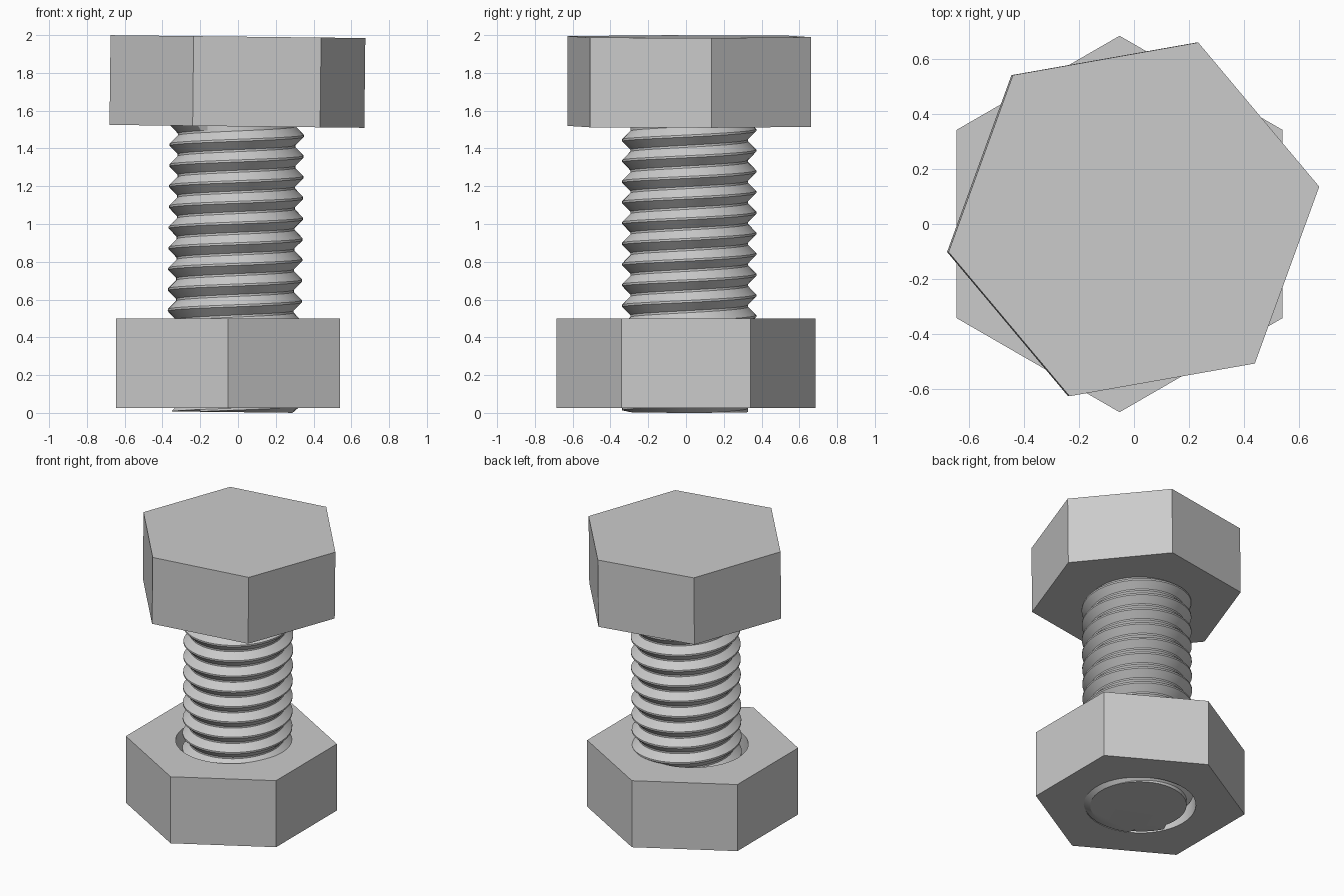
import bpy, bmesh, math

cube = bpy.data.objects.get("Cube")
if cube:
    bpy.data.objects.remove(cube, do_unlink=True)

SEGS = 48
HEX_R = 0.685
BLOCK_H = 0.475
TILT = math.radians(0.65)

steel = bpy.data.materials.new("plain_grey_steel")
steel.use_nodes = True
steel.diffuse_color = (0.6, 0.6, 0.6, 1)
steel.node_tree.nodes["Principled BSDF"].inputs["Base Color"].default_value = (0.6, 0.6, 0.6, 1)


def finish(bm, name, location, tilt=0.0, spin=0.0):
    """Turn a bmesh into a shaded object."""
    bmesh.ops.remove_doubles(bm, verts=bm.verts, dist=1e-5)
    bmesh.ops.recalc_face_normals(bm, faces=bm.faces)
    mesh = bpy.data.meshes.new(name)
    bm.to_mesh(mesh)
    bm.free()
    mesh.materials.append(steel)
    obj = bpy.data.objects.new(name, mesh)
    bpy.context.collection.objects.link(obj)
    obj.location = location
    obj.rotation_euler = (0, tilt, spin)
    bpy.ops.object.select_all(action='DESELECT')
    obj.select_set(True)
    bpy.context.view_layer.objects.active = obj
    bpy.ops.object.shade_smooth_by_angle(angle=math.radians(25))
    return obj


def polar(r, a, z):
    return (r * math.cos(a), r * math.sin(a), z)


# Hexagonal head, tilted with the shaft
axis_base = (-0.023, 0.017, 0.004)
head_z = 1.988 - BLOCK_H
bm = bmesh.new()
rings = [[bm.verts.new(polar(HEX_R, math.radians(10 + 60 * i), z)) for i in range(6)]
         for z in (head_z, head_z + BLOCK_H)]
for ring in rings:
    bm.faces.new(ring)
for i in range(6):
    j = (i + 1) % 6
    bm.faces.new((rings[0][i], rings[0][j], rings[1][j], rings[1][i]))
finish(bm, "bolt_head", axis_base, TILT)

# Right-handed threaded shaft with a flat bottom end
PITCH, MAJOR, MINOR = 0.1095, 0.355, 0.312
TOP = head_z + 0.02
PHASE = 1.357 % PITCH
profile = [(-0.05, MAJOR), (0.05, MAJOR), (0.45, MINOR), (0.55, MINOR)]
turns = range(-3, int(TOP / PITCH) + 3)
bm = bmesh.new()
columns = []
for i in range(SEGS + 1):
    turn = i / SEGS
    column = []
    for t in turns:
        for offset, r in profile:
            z = PHASE + PITCH * (t + offset + turn)
            if z < 0:
                z, r = 0, MINOR
            elif z > TOP:
                z, r = TOP, MINOR
            column.append(bm.verts.new(polar(r, math.tau * turn, z)))
    columns.append(column)
for a, b in zip(columns, columns[1:]):
    for k in range(len(a) - 1):
        bm.faces.new((a[k], b[k], b[k + 1], a[k + 1]))
for end in (0, -1):
    bm.faces.new([c[end] for c in columns[:-1]])
finish(bm, "threaded_shaft", axis_base, TILT)

# Hexagonal nut with a round hole, resting loose on the shaft
HOLE_R = 0.36


def hex_radius(a):
    return HEX_R * math.cos(math.pi / 6) / math.cos(a % (math.pi / 3) - math.pi / 6)


bm = bmesh.new()
loops = []
for radius, z in ((HOLE_R, 0), (None, 0), (None, BLOCK_H), (HOLE_R, BLOCK_H)):
    loop = []
    for i in range(SEGS):
        # Nudge keeps corner angles on the right side of the wrap
        a = math.tau * i / SEGS
        loop.append(bm.verts.new(polar(radius or hex_radius(a + 1e-9), a, z)))
    loops.append(loop)
for n in range(4):
    lower, upper = loops[n], loops[(n + 1) % 4]
    for i in range(SEGS):
        j = (i + 1) % SEGS
        bm.faces.new((lower[i], lower[j], upper[j], upper[i]))
finish(bm, "hex_nut", (-0.0525, 0, 0.025), 0, math.radians(30))
